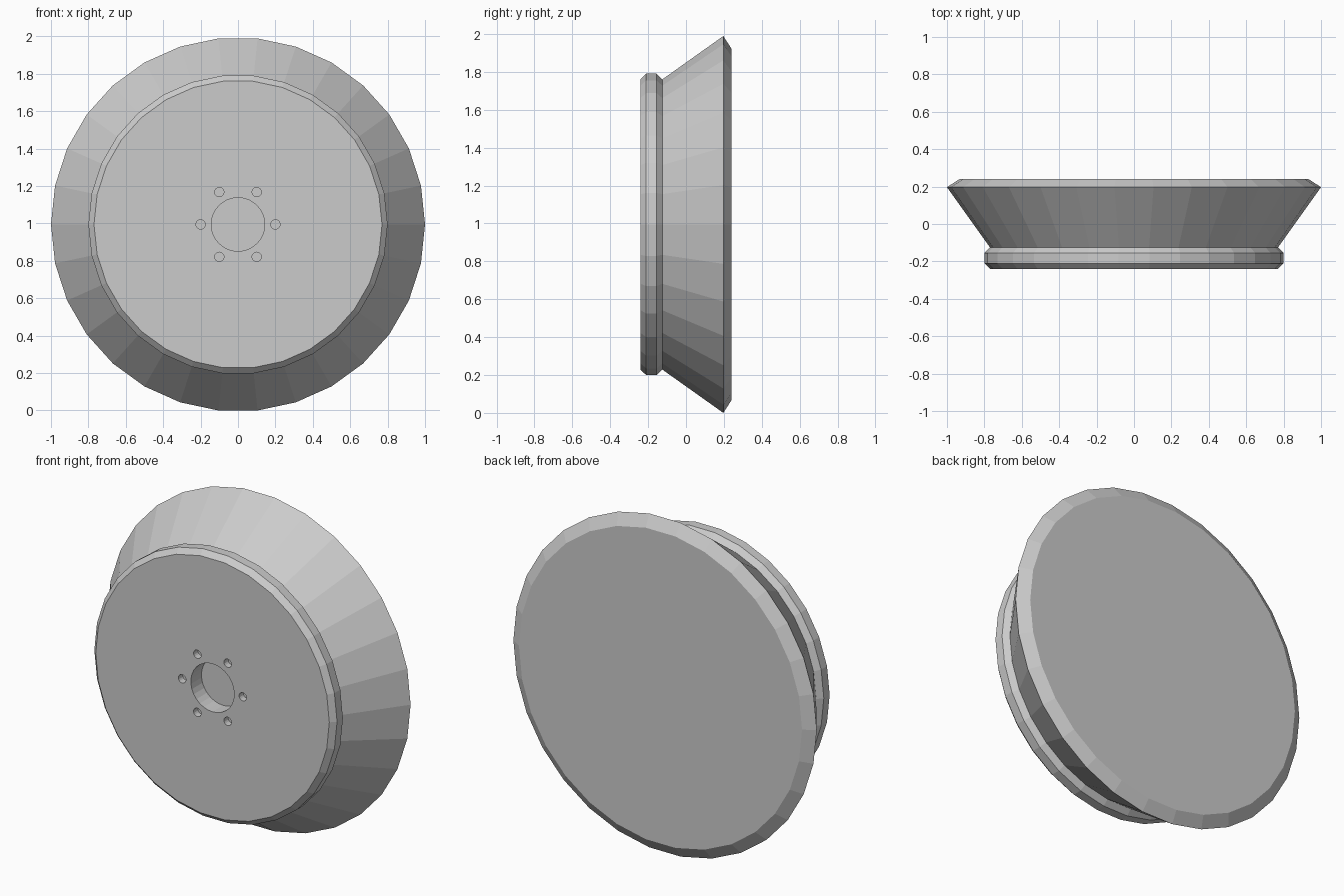
import bpy, bmesh, math
from mathutils import Matrix

if "Cube" in bpy.data.objects:
    bpy.data.objects.remove(bpy.data.objects["Cube"])

SIDES = 30
CZ = math.cos(math.pi / SIDES)  # flat side rests on the ground


def lathe(name, profile, sides):
    """Closed solid turned around the y axis; profile is (radius, y)."""
    bm = bmesh.new()
    rings = []
    for r, y in profile:
        rings.append([bm.verts.new((r * math.cos(2 * math.pi * i / sides), y,
                                    CZ + r * math.sin(2 * math.pi * i / sides)))
                      for i in range(sides)])
    for a, b in zip(rings, rings[1:]):
        for i in range(sides):
            j = (i + 1) % sides
            bm.faces.new((a[i], a[j], b[j], b[i]))
    bm.faces.new(rings[0])
    bm.faces.new(rings[-1])
    bmesh.ops.recalc_face_normals(bm, faces=bm.faces)
    me = bpy.data.meshes.new(name)
    bm.to_mesh(me)
    bm.free()
    ob = bpy.data.objects.new(name, me)
    bpy.context.collection.objects.link(ob)
    return ob


# Dish body: bevelled front lip, flared cone, bevelled back rim
body = lathe("wheel_body", [(0.77, -0.24), (0.80, -0.21), (0.80, -0.155), (0.77, -0.125),
                            (1.0, 0.197), (0.933, 0.24)], SIDES)

# Hub recess and six bolt holes
cut = bmesh.new()


def hole(x, z, r, depth, sides):
    m = Matrix.Translation((x, -0.24, CZ + z)) @ Matrix.Rotation(math.pi / 2, 4, 'X')
    bmesh.ops.create_cone(cut, cap_ends=True, segments=sides, radius1=r, radius2=r,
                          depth=depth * 2, matrix=m)


hole(0, 0, 0.143, 0.1, 30)
for k in range(6):
    a = k * math.pi / 3
    hole(0.2 * math.cos(a), 0.2 * math.sin(a), 0.025, 0.04, 16)
me = bpy.data.meshes.new("hole_cutter")
cut.to_mesh(me)
cut.free()
cutter = bpy.data.objects.new("hole_cutter", me)
bpy.context.collection.objects.link(cutter)
cutter.hide_render = True

mod = body.modifiers.new("holes", 'BOOLEAN')
mod.operation = 'DIFFERENCE'
mod.solver = 'EXACT'
mod.object = cutter
bpy.context.view_layer.objects.active = body
bpy.ops.object.modifier_apply(modifier=mod.name)
bpy.data.objects.remove(cutter)
